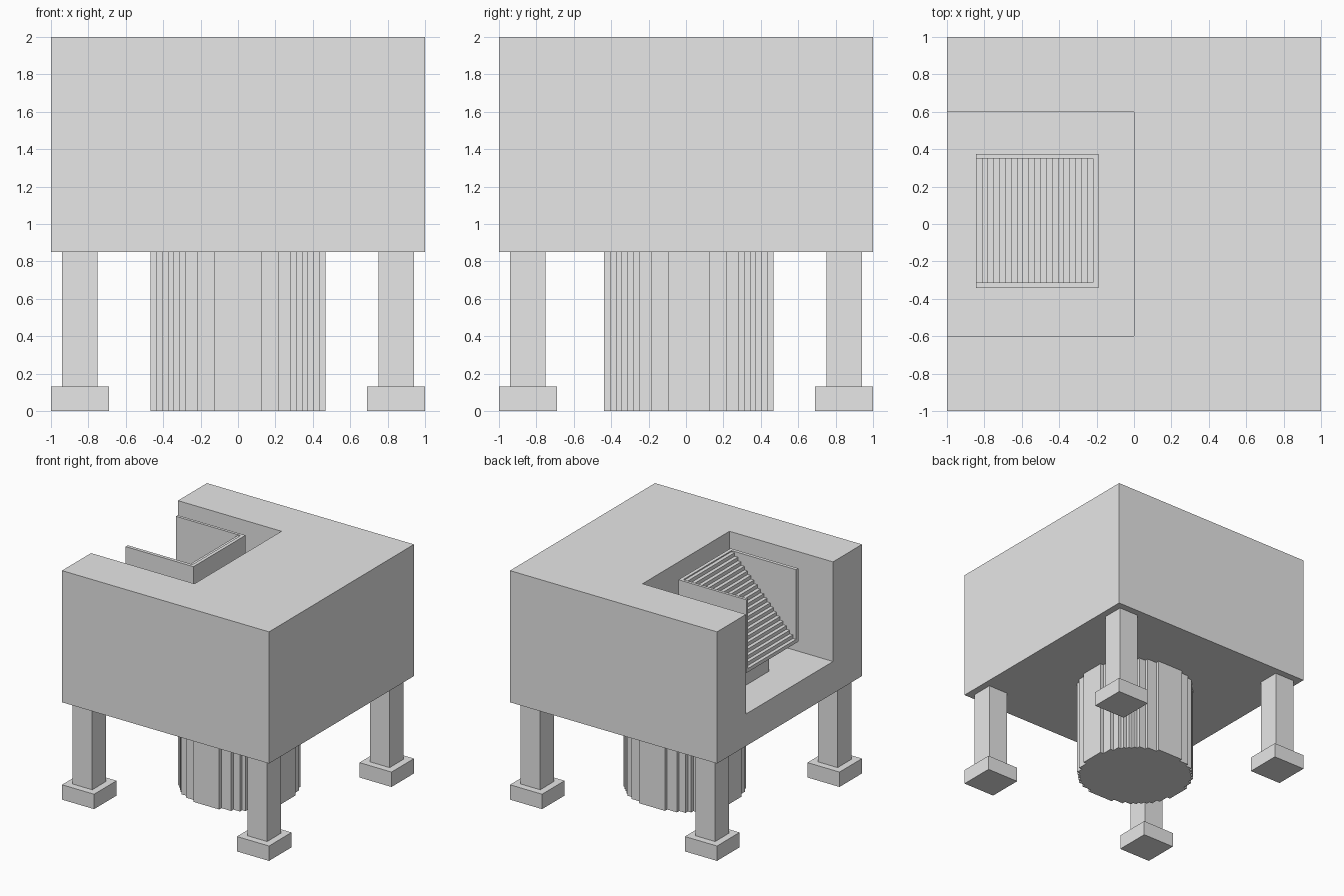
import bpy
import bmesh
from mathutils import Vector

if "Cube" in bpy.data.objects:
    bpy.data.objects.remove(bpy.data.objects["Cube"], do_unlink=True)

grey = bpy.data.materials.new("plain_grey")
grey.use_nodes = True
grey.diffuse_color = (0.8, 0.8, 0.8, 1)
grey.node_tree.nodes["Principled BSDF"].inputs["Base Color"].default_value = (0.8, 0.8, 0.8, 1)


def prism(name, outline, direction):
    """Extrude a closed 3D outline along a direction."""
    bm = bmesh.new()
    face = bm.faces.new([bm.verts.new(p) for p in outline])
    top = bmesh.ops.extrude_face_region(bm, geom=[face], use_keep_orig=True)
    moved = [v for v in top["geom"] if isinstance(v, bmesh.types.BMVert)]
    bmesh.ops.translate(bm, verts=moved, vec=Vector(direction))
    bmesh.ops.recalc_face_normals(bm, faces=bm.faces)
    mesh = bpy.data.meshes.new(name)
    bm.to_mesh(mesh)
    bm.free()
    mesh.materials.append(grey)
    obj = bpy.data.objects.new(name, mesh)
    bpy.context.collection.objects.link(obj)
    return obj


def box(name, xs, ys, zs):
    (x0, x1), (y0, y1), (z0, z1) = xs, ys, zs
    outline = [(x0, y0, z0), (x1, y0, z0), (x1, y1, z0), (x0, y1, z0)]
    return prism(name, outline, (0, 0, z1 - z0))


# Main block with an open-sided recess
body = box("body", (-1, 1), (-1, 1), (0.85, 2))
cutter = box("recess_cutter", (-1.2, 0), (-0.6, 0.6), (1.13, 2.2))
cutter.hide_render = True
cut = body.modifiers.new("recess", "BOOLEAN")
cut.operation = "DIFFERENCE"
cut.solver = "EXACT"
cut.object = cutter
bpy.context.view_layer.objects.active = body
bpy.ops.object.modifier_apply(modifier=cut.name)
bpy.data.objects.remove(cutter, do_unlink=True)

# Four legs with square feet
for sx, side in ((1, "left"), (-1, "right")):
    for sy, end in ((-1, "front"), (1, "back")):
        def span(s, a, b):
            return tuple(sorted((s * a, s * b)))
        box(f"{end}_{side}_leg", span(sx, 0.75, 0.94), span(sy, 0.75, 0.94), (0.13, 0.85))
        box(f"{end}_{side}_foot", span(sx, 0.69, 1), span(sy, 0.69, 1), (0, 0.13))

# Central column: a stepped round outline on a fine grid
cell = 1 / 32
widths = [15, 14, 13, 12, 11, 10, 9, 7, 4]
depths = [3.5, 6.5, 8.5, 9.5, 10.5, 11.5, 12.5, 13.5, 14.5]
quarter = []
for i, (w, d) in enumerate(zip(widths, depths)):
    if i:
        quarter.append((w, depths[i - 1]))
    quarter.append((w, d))
half = quarter + [(-x, y) for x, y in reversed(quarter)]
ring = half + [(x, -y) for x, y in reversed(half)]
prism("column", [(x * cell, (y + 0.5) * cell, 0) for x, y in ring], (0, 0, 0.85))

# Pedestal, staircase and its three-sided surround
box("pedestal", (-0.69, -0.345), (-0.16, 0.19), (1.13, 1.36))

count, x0, x1, z0, z1 = 20, -0.845, -0.22, 1.36, 1.99
run, rise = (x1 - x0) / count, (z1 - z0) / count
profile = [(x1, z0), (x0, z0)]
for i in range(count):
    z = z0 + (i + 1) * rise
    profile += [(x0 + i * run, z), (x0 + (i + 1) * run, z)]
prism("staircase", [(x, -0.313, z) for x, z in profile], (0, 0.663, 0))

surround = [(x0, -0.343), (-0.19, -0.343), (-0.19, 0.375), (x0, 0.375),
            (x0, 0.35), (x1, 0.35), (x1, -0.313), (x0, -0.313)]
prism("stair_surround", [(x, y, z0) for x, y in surround], (0, 0, 2 - z0))
